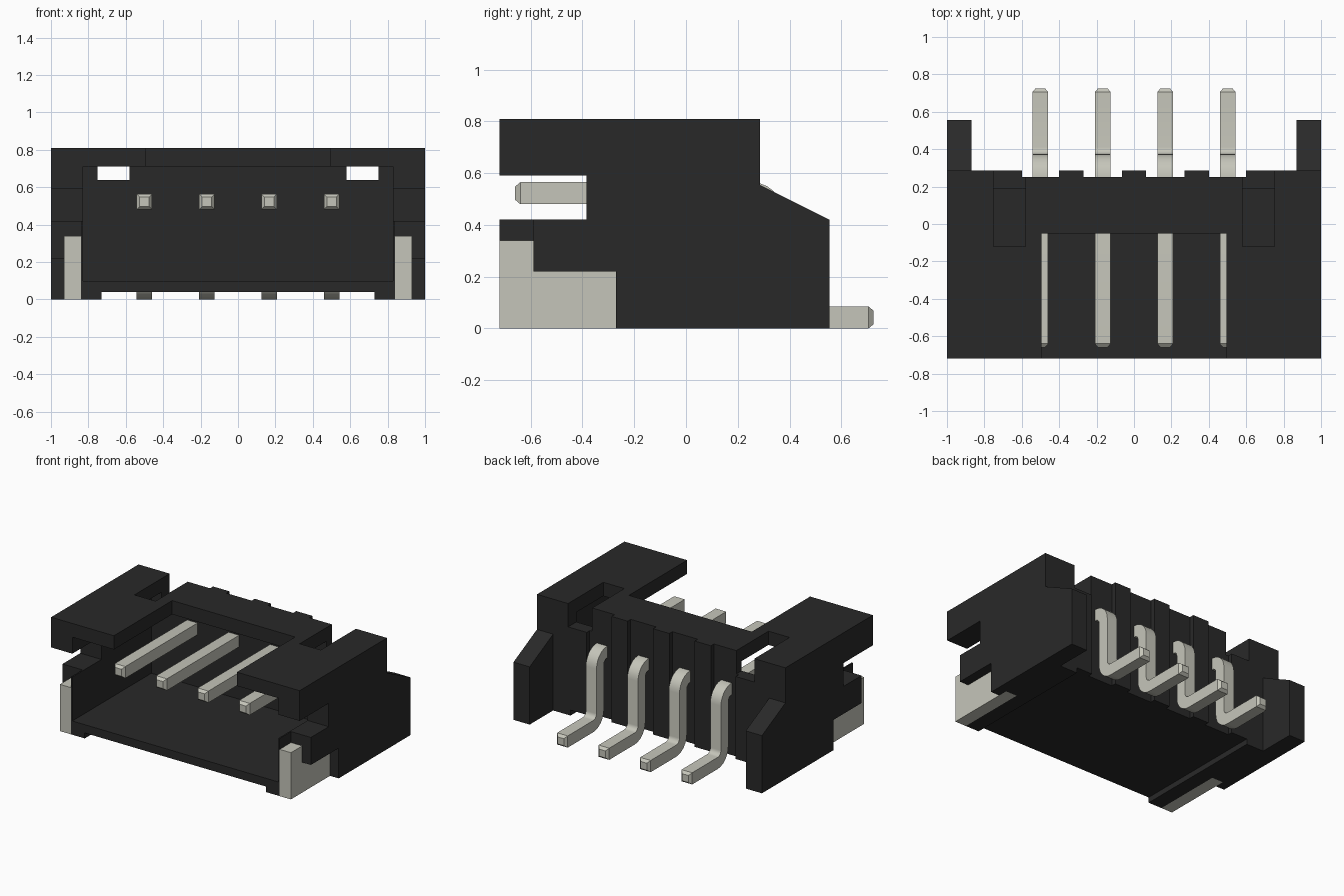
import bpy, bmesh, math
from mathutils import Vector

cube = bpy.data.objects.get("Cube")
if cube:
    bpy.data.objects.remove(cube, do_unlink=True)


def make_material(name, colour):
    mat = bpy.data.materials.new(name)
    mat.use_nodes = True
    mat.diffuse_color = (*colour, 1)
    mat.node_tree.nodes["Principled BSDF"].inputs["Base Color"].default_value = (*colour, 1)
    return mat


black = make_material("black plastic", (0.022, 0.022, 0.022))
metal = make_material("tinned metal", (0.56, 0.56, 0.49))


def finish(name, bm, mat):
    bmesh.ops.recalc_face_normals(bm, faces=bm.faces)
    mesh = bpy.data.meshes.new(name)
    bm.to_mesh(mesh)
    bm.free()
    obj = bpy.data.objects.new(name, mesh)
    bpy.context.collection.objects.link(obj)
    mesh.materials.append(mat)
    return obj


def extrude_profile(name, profile, x0, x1, mat):
    """Extrude a (y, z) outline along x."""
    bm = bmesh.new()
    face = bm.faces.new([bm.verts.new((x0, y, z)) for y, z in profile])
    new = bmesh.ops.extrude_face_region(bm, geom=[face])["geom"]
    bmesh.ops.translate(bm, vec=(x1 - x0, 0, 0),
                        verts=[v for v in new if isinstance(v, bmesh.types.BMVert)])
    return finish(name, bm, mat)


FRONT, FAR = -0.72, 1.0

# Housing: side outline with sloped rear ears, then cut to shape
housing = extrude_profile("housing", [
    (FRONT, 0), (0.555, 0), (0.555, 0.42), (0.285, 0.555), (0.285, 0.81), (FRONT, 0.81)],
    -1, 1, black)


def cut(x0, x1, y0, y1, z0, z1):
    box = extrude_profile("cutter", [(y0, z0), (y1, z0), (y1, z1), (y0, z1)], x0, x1, black)
    box.hide_render = True
    mod = housing.modifiers.new("cut", 'BOOLEAN')
    mod.operation, mod.solver, mod.object = 'DIFFERENCE', 'EXACT', box
    bpy.context.view_layer.objects.active = housing
    bpy.ops.object.modifier_apply(modifier=mod.name)
    bpy.data.objects.remove(box, do_unlink=True)


def cut_pair(x0, x1, *rest):
    cut(x0, x1, *rest)
    cut(-x1, -x0, *rest)


cut(-0.87, 0.87, 0.285, FAR, -FAR, FAR)           # gap between ears
cut(-0.83, 0.83, -FAR, 0.19, 0.10, 0.71)          # plug cavity
cut(-0.495, 0.495, -FAR, -0.05, 0.6, FAR)         # roof opening
cut(-0.73, 0.73, -FAR, FAR, -FAR, 0.04)           # raised underside
for left, right in ((0.065, 0.27), (0.40, 0.60)):
    cut_pair(left, right, 0.25, FAR, -FAR, FAR)   # recesses between rear ribs
cut_pair(0.58, 0.75, -0.12, FAR, 0.64, FAR)       # latch slots
cut_pair(0.7, 1.1, -FAR, -0.385, 0.42, 0.59)      # side windows
cut_pair(0.84, 1.1, -FAR, -0.59, -FAR, 0.42)      # solder tab notches
cut_pair(0.84, 1.1, -FAR, -0.27, -FAR, 0.22)
cut_pair(0.84, 0.93, -FAR, -0.20, -FAR, 0.10)     # grooves for the tab ends

# Solder tabs
TAB = [(FRONT, 0), (-0.20, 0), (-0.20, 0.10), (-0.27, 0.10), (-0.27, 0.22),
       (-0.59, 0.22), (-0.59, 0.34), (FRONT, 0.34)]
extrude_profile("left_solder_tab", TAB, 0.84, 0.93, metal)
extrude_profile("right_solder_tab", TAB, -0.93, -0.84, metal)

# Contact pins: square section swept along a path with two bends
HALF, BEND, LEG_Y, TOP_Z = 0.0425, 0.078, 0.332, 0.5225


def pin_sections():
    """List of (y, z, heading angle, scale) along the pin."""
    path = [(-0.66, TOP_Z, 0, 0.6), (-0.64, TOP_Z, 0, 1)]
    steps = [math.radians(90) * i / 6 for i in range(7)]
    for a in steps:
        path.append((LEG_Y - BEND + BEND * math.sin(a),
                     TOP_Z - BEND + BEND * math.cos(a), -a, 1))
    for a in reversed(steps):
        path.append((LEG_Y + BEND - BEND * math.sin(a),
                     HALF + BEND - BEND * math.cos(a), -a, 1))
    return path + [(0.705, HALF, 0, 1), (0.725, HALF, 0, 0.6)]


def make_pin(name, x):
    bm = bmesh.new()
    rings = []
    for y, z, angle, scale in pin_sections():
        across = Vector((HALF * scale, 0, 0))
        up = Vector((0, -math.sin(angle), math.cos(angle))) * HALF * scale
        centre = Vector((x, y, z))
        rings.append([bm.verts.new(centre + across * i + up * j)
                      for i, j in ((-1, -1), (1, -1), (1, 1), (-1, 1))])
    for a, b in zip(rings, rings[1:]):
        for k in range(4):
            n = (k + 1) % 4
            bm.faces.new((a[k], a[n], b[n], b[k]))
    bm.faces.new(rings[0])
    bm.faces.new(rings[-1])
    pin = finish(name, bm, metal)
    bpy.ops.object.select_all(action='DESELECT')
    pin.select_set(True)
    bpy.context.view_layer.objects.active = pin
    bpy.ops.object.shade_smooth_by_angle(angle=math.radians(25))


for i in range(4):
    make_pin(f"contact_pin_{i + 1}", (i - 1.5) * 0.334)
